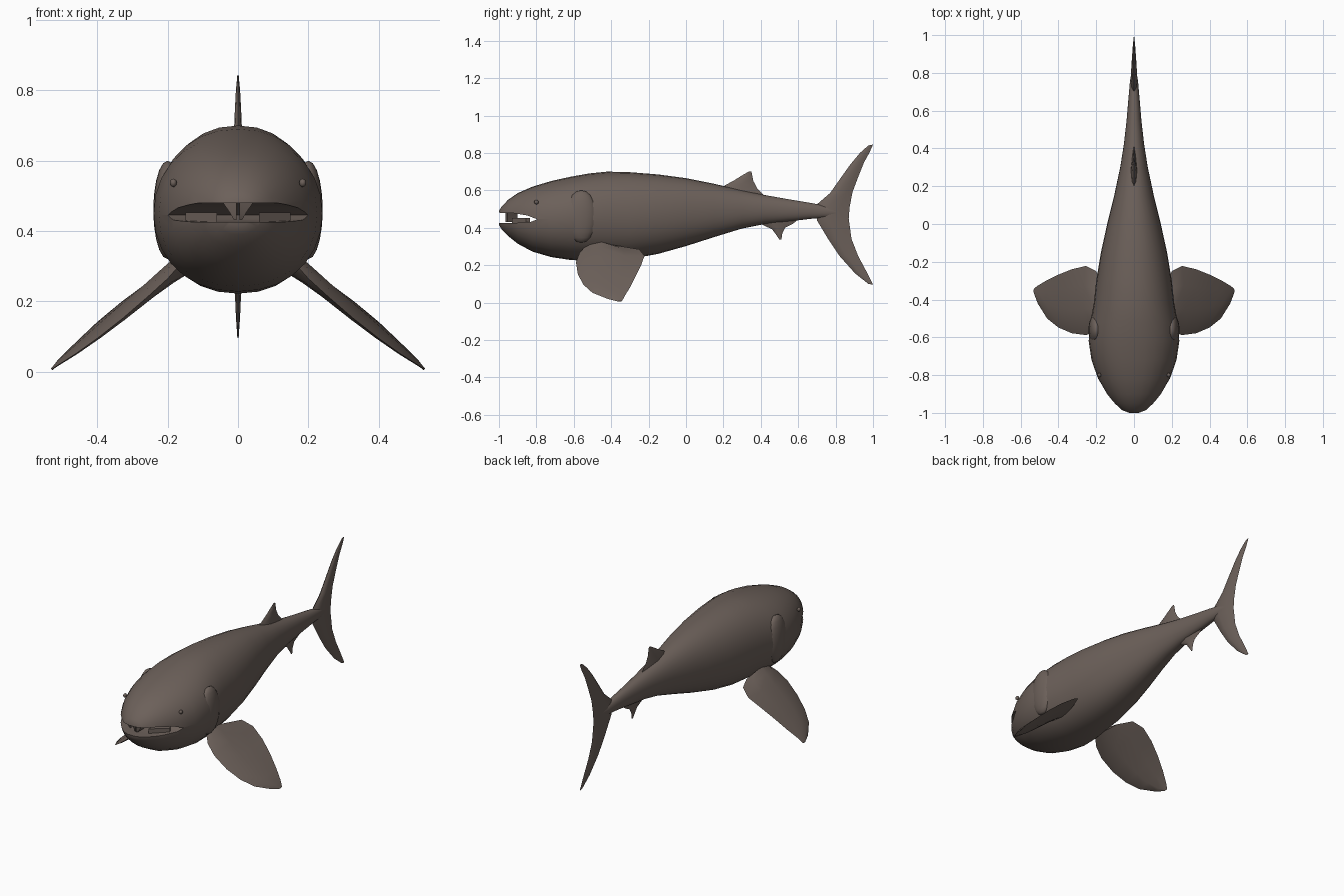
import bpy, bmesh, math
from mathutils import Vector

cube = bpy.data.objects.get("Cube")
if cube:
    bpy.data.objects.remove(cube)

skin = bpy.data.materials.new("brown grey skin")
skin.use_nodes = True
skin.diffuse_color = (0.15, 0.118, 0.102, 1)
skin.node_tree.nodes["Principled BSDF"].inputs["Base Color"].default_value = skin.diffuse_color


def finish(name, bm, angle=40):
    bmesh.ops.recalc_face_normals(bm, faces=bm.faces)
    mesh = bpy.data.meshes.new(name)
    bm.to_mesh(mesh)
    bm.free()
    mesh.materials.append(skin)
    obj = bpy.data.objects.new(name, mesh)
    bpy.context.collection.objects.link(obj)
    bpy.ops.object.select_all(action="DESELECT")
    obj.select_set(True)
    bpy.context.view_layer.objects.active = obj
    bpy.ops.object.shade_smooth_by_angle(angle=math.radians(angle))
    return obj


def loft(name, rings):
    """Skin a list of closed rings and cap both ends."""
    bm = bmesh.new()
    loops = [[bm.verts.new(p) for p in ring] for ring in rings]
    n = len(loops[0])
    for a, b in zip(loops, loops[1:]):
        for i in range(n):
            j = (i + 1) % n
            bm.faces.new((a[i], a[j], b[j], b[i]))
    bm.faces.new(loops[0])
    bm.faces.new(loops[-1])
    return finish(name, bm)


def fin(name, sections, normal):
    """Loft lens sections given as leading point, trailing point, half thickness."""
    rings = []
    for lead, trail, half in sections:
        a, b, n = Vector(lead), Vector(trail), Vector(normal) * half
        rings.append([a, a.lerp(b, .12) + n * .65, a.lerp(b, .38) + n, a.lerp(b, .72) + n * .55, b,
                      a.lerp(b, .72) - n * .55, a.lerp(b, .38) - n, a.lerp(b, .12) - n * .65])
    return loft(name, rings)


def ball(name, centre, radii, segments=16):
    bm = bmesh.new()
    bmesh.ops.create_uvsphere(bm, u_segments=segments, v_segments=segments // 2, radius=1)
    bmesh.ops.scale(bm, vec=radii, verts=bm.verts)
    bmesh.ops.translate(bm, vec=centre, verts=bm.verts)
    return finish(name, bm)


# Body stations: y, top, bottom, half width
stations = [
    (-1, .49, .415, .035), (-.985, .515, .39, .07), (-.95, .55, .355, .105), (-.9, .585, .315, .145),
    (-.82, .62, .272, .19), (-.72, .65, .243, .225), (-.62, .672, .228, .24), (-.52, .69, .222, .231),
    (-.42, .7, .225, .213), (-.3, .697, .233, .2), (-.15, .685, .26, .175), (0, .665, .302, .142),
    (.15, .635, .35, .105), (.3, .6, .396, .073), (.42, .575, .42, .054), (.55, .552, .434, .039),
    (.67, .532, .448, .029), (.76, .515, .455, .021), (.83, .5, .46, .008)]
SIDES = 28
rings = []
for y, top, bottom, width in stations:
    ring = []
    for i in range(SIDES):
        t = 2 * math.pi * i / SIDES
        c, s = math.cos(t), math.sin(t)
        ring.append((width * math.copysign(abs(c) ** .92, c), y,
                     (top + bottom) / 2 + (top - bottom) / 2 * math.copysign(abs(s) ** .95, s)))
    rings.append(ring)
body = loft("body", rings)

# Mouth slot cut out of the head
mouth_profile = [(-1.1, .425), (-1.1, .482), (-.93, .479), (-.85, .466), (-.795, .445), (-.83, .431), (-.93, .425)]
cutter = loft("mouth_cutter", [[(x, y, z) for y, z in mouth_profile] for x in (-.4, .4)])
cutter.hide_render = True
cut = body.modifiers.new("mouth", "BOOLEAN")
cut.operation, cut.solver, cut.object = "DIFFERENCE", "EXACT", cutter
bpy.context.view_layer.objects.active = body
bpy.ops.object.modifier_apply(modifier="mouth")
bpy.data.objects.remove(cutter)
body.select_set(True)
bpy.context.view_layer.objects.active = body
bpy.ops.object.shade_smooth_by_angle(angle=math.radians(40))

# Tail fin
tail = [(.975, .1, 1, .095, .002), (.905, .155, .968, .16, .006), (.82, .25, .92, .25, .01),
        (.76, .34, .885, .34, .013), (.70, .44, .87, .45, .018), (.70, .525, .875, .51, .018),
        (.77, .585, .89, .59, .015), (.83, .67, .92, .67, .012), (.88, .74, .952, .75, .009),
        (.93, .8, .98, .8, .006), (.975, .84, 1, .845, .002)]
dorsal = [(.17, .59, .47, .54, .02), (.2, .622, .42, .572, .016), (.26, .655, .38, .612, .012),
          (.3, .68, .36, .65, .008), (.335, .7, .35, .7, .003)]
anal = [(.38, .45, .62, .46, .018), (.41, .415, .57, .42, .014), (.46, .392, .53, .4, .01),
        (.48, .365, .515, .37, .006), (.5, .336, .51, .336, .002)]
for name, rows in (("tail_fin", tail), ("dorsal_fin", dorsal), ("anal_fin", anal)):
    fin(name, [((0, a, b), (0, c, d), h) for a, b, c, d, h in rows], (1, 0, 0))

# Paired parts: pectoral fins, gill covers, eyes, jaw plates
pectoral = [(.16, -.53, .31, -.34, .29, .03), (.2, -.57, .265, -.25, .285, .026),
            (.255, -.588, .215, -.222, .25, .022), (.33, -.578, .15, -.24, .2, .018),
            (.4, -.548, .095, -.268, .142, .014), (.46, -.5, .052, -.297, .085, .01),
            (.51, -.42, .02, -.327, .036, .006), (.53, -.365, .006, -.342, .008, .003)]
for side, label in ((1, "left"), (-1, "right")):
    fin(label + "_pectoral_fin",
        [((side * x, a, b), (side * x, c, d), h) for x, a, b, c, d, h in pectoral], (side * .64, 0, .77))
    ball(label + "_gill_cover", (side * .2, -.56, .46), (.041, .085, .14), 20)
    ball(label + "_eye", (side * .184, -.8, .537), (.01, .012, .012), 12)
    # upper fang and lower blade inside the slot
    loft(label + "_upper_fang",
         [[(side * x, y, z) for x, y in ((.004, -.965), (.004 + w, -.955), (.004 + w, -.9), (.004, -.9))]
          for z, w in ((.49, .045), (.45, .018), (.432, .008))])
    loft(label + "_jaw_plate",
         [[(side * x, y, z) for x, y in ((.06, -.93), (.15, -.855), (.14, -.835), (.06, -.89))]
          for z in (.42, .452)])
